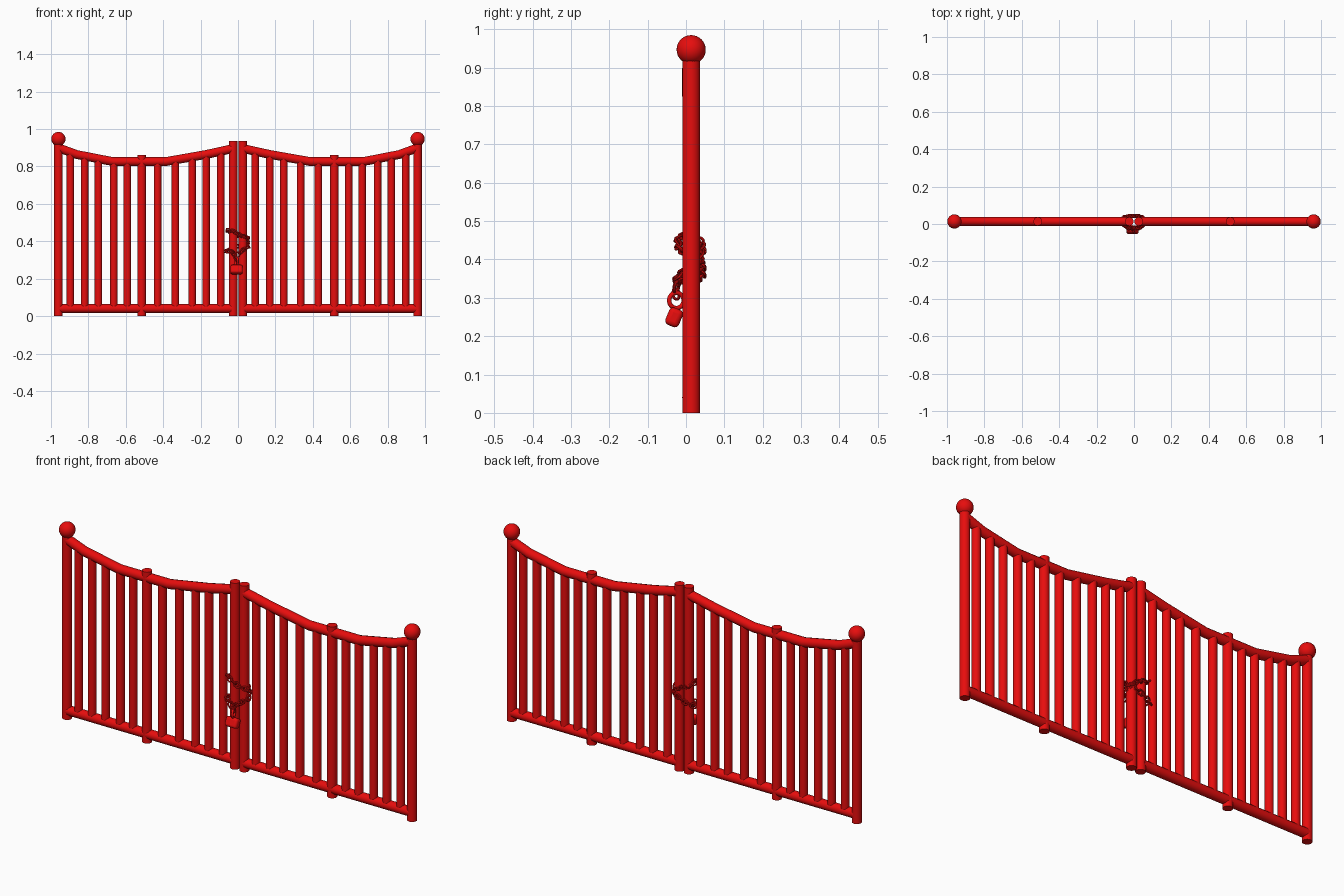
import bpy, math
from mathutils import Vector, Quaternion

if "Cube" in bpy.data.objects:
    bpy.data.objects.remove(bpy.data.objects["Cube"])

RED = bpy.data.materials.new("red_paint")
RED.diffuse_color = (0.8, 0.004, 0.004, 1)
RED.use_nodes = True
RED.node_tree.nodes["Principled BSDF"].inputs["Base Color"].default_value = RED.diffuse_color
YC = 0.0135


def finish(ob, name):
    ob.name = name
    ob.data.materials.clear()
    ob.data.materials.append(RED)
    bpy.ops.object.select_all(action='DESELECT')
    ob.select_set(True)
    bpy.context.view_layer.objects.active = ob
    bpy.ops.object.shade_smooth_by_angle(angle=math.radians(40))
    return ob


def upright(name, x, z0, z1, r):
    bpy.ops.mesh.primitive_cylinder_add(vertices=24, radius=r, depth=z1 - z0,
                                        location=(x, YC, (z0 + z1) / 2))
    return finish(bpy.context.object, name)


def tube(name, pts, r):
    cu = bpy.data.curves.new(name, 'CURVE')
    cu.dimensions = '3D'
    cu.bevel_depth = r
    cu.bevel_resolution = 4
    cu.use_fill_caps = True
    sp = cu.splines.new('POLY')
    sp.points.add(len(pts) - 1)
    for p, co in zip(sp.points, pts):
        p.co = (*co, 1)
    tmp = bpy.data.objects.new(name + "_curve", cu)
    bpy.context.collection.objects.link(tmp)
    bpy.context.view_layer.update()
    me = bpy.data.meshes.new_from_object(tmp.evaluated_get(bpy.context.evaluated_depsgraph_get()))
    bpy.data.objects.remove(tmp)
    ob = bpy.data.objects.new(name, me)
    bpy.context.collection.objects.link(ob)
    return finish(ob, name)


# Sagging top rail profile (x, z), measured outward from the centre
RAIL = [(0.03, 0.895), (0.171, 0.864), (0.388, 0.826), (0.668, 0.826), (0.863, 0.864), (0.958, 0.899)]


def rail_z(x):
    for (a, za), (b, zb) in zip(RAIL, RAIL[1:]):
        if a <= x <= b:
            return za + (zb - za) * (x - a) / (b - a)


BARS = [0.092, 0.171, 0.245, 0.335, 0.43, 0.592, 0.664, 0.746, 0.82, 0.896]

# Two gate leaves
for side, s in (("left", -1), ("right", 1)):
    upright(side + "_outer_post", s * 0.96, 0, 0.925, 0.023)
    bpy.ops.mesh.primitive_uv_sphere_add(segments=32, ring_count=16, radius=0.038,
                                         location=(s * 0.96, YC, 0.947))
    finish(bpy.context.object, side + "_post_ball")
    upright(side + "_meeting_post", s * 0.0255, 0, 0.937, 0.023)
    upright(side + "_middle_post", s * 0.515, 0, 0.862, 0.023)
    for i, x in enumerate(BARS):
        upright(f"{side}_bar_{i + 1}", s * x, 0.03, rail_z(x), 0.02)
    tube(side + "_top_rail", [(s * x, YC, z) for x, z in RAIL], 0.0235)
    tube(side + "_bottom_rail", [(s * 0.03, YC, 0.04), (s * 0.958, YC, 0.04)], 0.0235)

# Chain wound twice around the meeting posts
PATH = [Vector(p) for p in (
    (-.012, -.026, .31), (-.03, -.024, .345), (-.062, 0, .345), (-.062, .03, .35), (-.03, .043, .36),
    (.025, .043, .385), (.052, .025, .40), (.054, -.003, .42), (.02, -.02, .43), (-.03, -.02, .455),
    (-.058, .0, .462), (-.052, .033, .45), (0, .043, .43), (.045, .037, .40), (.058, .0, .37),
    (.03, -.022, .355), (0, -.025, .33), (-.01, -.028, .31))]
STEP, dist, count = 0.022, 0.0, 0
for a, b in zip(PATH, PATH[1:]):
    seg = (b - a).length
    while dist < seg:
        d = (b - a).normalized()
        bpy.ops.mesh.primitive_torus_add(major_segments=16, minor_segments=8,
                                         major_radius=0.010, minor_radius=0.0038,
                                         location=a + d * dist)
        ob = bpy.context.object
        for v in ob.data.vertices:
            v.co.x += math.copysign(0.005, v.co.x)
        ob.rotation_mode = 'QUATERNION'
        ob.rotation_quaternion = d.to_track_quat('X', 'Z') @ Quaternion(
            (1, 0, 0), math.radians(45 + 90 * (count % 2)))
        count += 1
        finish(ob, f"chain_link_{count}")
        dist += STEP
    dist -= seg

# Padlock hanging from the chain
bpy.ops.mesh.primitive_cube_add(size=1, location=(-0.008, -0.031, 0.249),
                                rotation=(-0.4, 0, 0))
body = bpy.context.object
body.scale = (0.066, 0.038, 0.048)
bpy.ops.object.transform_apply(location=False, rotation=False, scale=True)
bev = body.modifiers.new("rounding", 'BEVEL')
bev.width = 0.012
bev.segments = 4
finish(body, "padlock_body")
bpy.ops.mesh.primitive_torus_add(major_segments=32, minor_segments=10, major_radius=0.020,
                                 minor_radius=0.006, location=(-0.008, -0.025, 0.293),
                                 rotation=(0, math.pi / 2, 0.35))
finish(bpy.context.object, "padlock_shackle")
